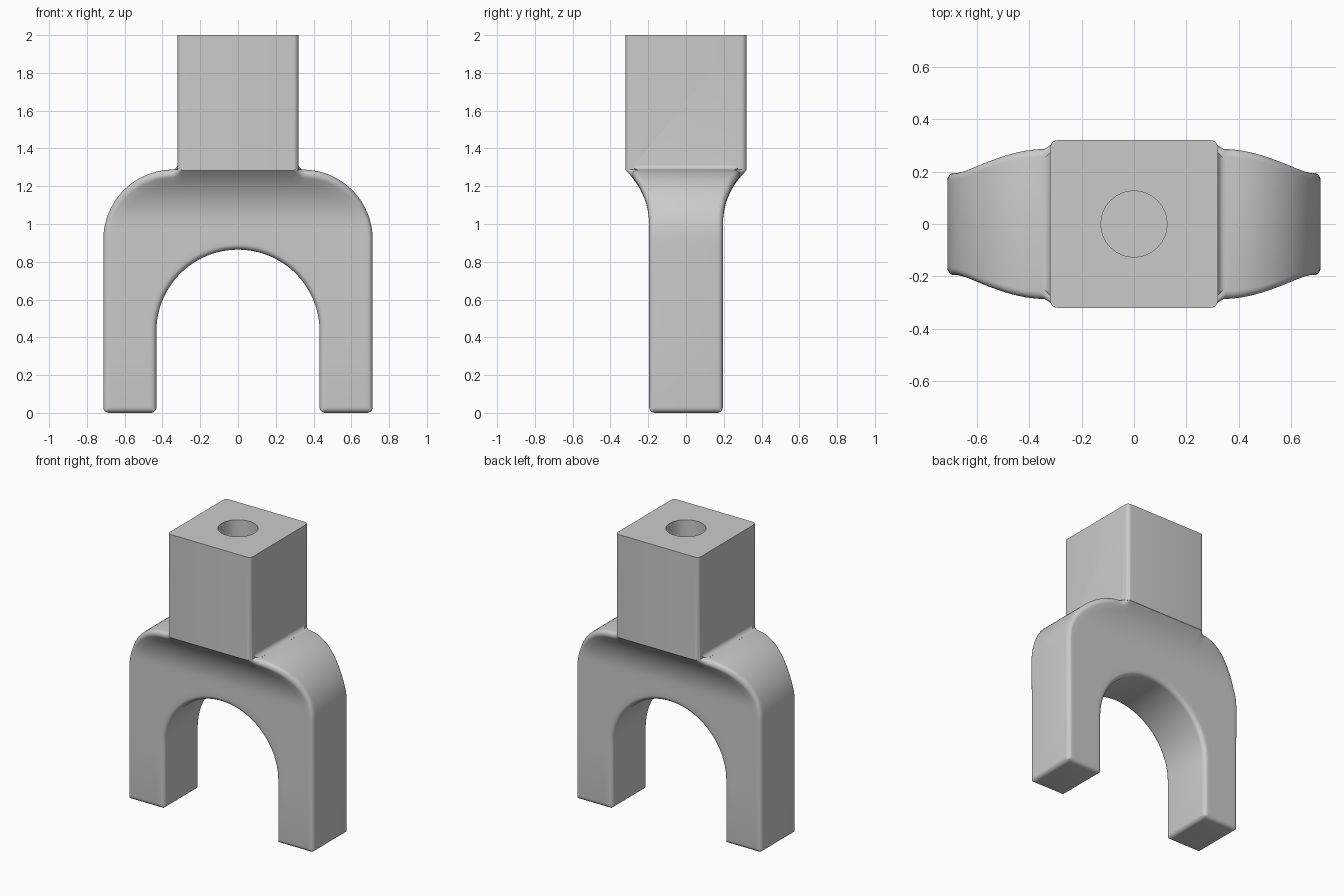
import bpy, bmesh, math

cube = bpy.data.objects.get("Cube")
if cube:
    bpy.data.objects.remove(cube, do_unlink=True)

grey = bpy.data.materials.new("plain grey")
grey.use_nodes = True
grey.diffuse_color = (0.6, 0.6, 0.6, 1)
grey.node_tree.nodes["Principled BSDF"].inputs["Base Color"].default_value = (0.6, 0.6, 0.6, 1)

HALF_W, TOP, REACH = 0.713, 1.288, 0.432
SHOULDER, STEM, EDGE = 0.37, 0.32, 0.03
LEG_D, FLARE_Z, FLARE_R = 0.195, 1.0, 0.385
QUARTER = [k / 6 * math.pi / 2 for k in range(7)]


def depth(z, offset=0):
    """Half thickness of the fork at height z, moved inwards by offset."""
    rise, r = max(0, z - FLARE_Z), FLARE_R + offset
    return LEG_D + FLARE_R - math.sqrt(r * r - rise * rise)


def loft(name, rings):
    """Join equal-length closed rings into a solid with capped ends."""
    bm = bmesh.new()
    rows = [[bm.verts.new(p) for p in ring] for ring in rings]
    for a, b in zip(rows, rows[1:]):
        for i in range(len(a)):
            j = (i + 1) % len(a)
            bm.faces.new((a[i], a[j], b[j], b[i]))
    bm.faces.new(rows[0])
    bm.faces.new(rows[-1])
    bmesh.ops.recalc_face_normals(bm, faces=bm.faces)
    if bm.calc_volume(signed=True) < 0:
        bmesh.ops.reverse_faces(bm, faces=bm.faces)
    mesh = bpy.data.meshes.new(name)
    bm.to_mesh(mesh)
    bm.free()
    mesh.materials.append(grey)
    obj = bpy.data.objects.new(name, mesh)
    bpy.context.collection.objects.link(obj)
    return obj


def outer_point(s):
    """Point on the outside of the right half, s = length above the arch spring line."""
    straight = TOP - SHOULDER - REACH
    bend = SHOULDER * math.pi / 2
    if s < straight:
        return HALF_W, REACH + s
    if s < straight + bend:
        a = (s - straight) / SHOULDER
        return HALF_W - SHOULDER * (1 - math.cos(a)), TOP - SHOULDER * (1 - math.sin(a))
    return HALF_W - SHOULDER - (s - straight - bend), TOP


def fork_ring(inner, outer, shrink=0):
    """Rounded cross-section between an inner and an outer point."""
    length = math.dist(inner, outer)
    climb = (outer[1] - inner[1]) / length

    def height(d):
        return inner[1] + climb * d

    # inner corner, plain quarter round
    side = [(EDGE * (1 - math.cos(a)), depth(height(0)) - EDGE * (1 - math.sin(a)))
            for a in QUARTER]
    # outer corner, rolled along the flare and nearly sharp below the stem
    r = 0.003 + (EDGE - 0.003) * min(1, max(0, (outer[0] - 0.31) / 0.03))
    centre = length - r
    zc = height(centre)
    lean = math.asin(max(0, zc - FLARE_Z) / (FLARE_R + r) * climb)
    corner = []
    for a in QUARTER:
        b = -lean + a * (1 + lean / (math.pi / 2))
        corner.append((centre + r * math.sin(b), depth(zc, r) + r * (math.cos(b) - 1)
                       if zc < FLARE_Z else depth(zc, r) + r * math.cos(b)))
    if zc < FLARE_Z:
        corner = [(d, LEG_D - r + r * math.sqrt(max(0, 1 - ((d - centre) / r) ** 2)))
                  for d, y in corner]
    # face between the corners
    first, last = EDGE, corner[0][0]
    for k in range(1, 12):
        d = first + (last - first) * k / 12
        side.append((d, depth(height(d))))
    side += corner
    ring = []
    for sign, points in ((-1, side), (1, side[::-1])):
        for d, y in points:
            f = min(length - shrink, max(shrink, d)) / length
            ring.append((inner[0] + (outer[0] - inner[0]) * f,
                         sign * min(y, LEG_D - shrink if shrink else y),
                         inner[1] + (outer[1] - inner[1]) * f))
    return ring


# Fork: right foot, leg and half arch, then mirrored over to the left
half = []
for a in QUARTER:
    z = EDGE * (1 - math.cos(a))
    half.append(fork_ring((REACH, z), (HALF_W, z), EDGE * (1 - math.sin(a))))
total = TOP - 2 * SHOULDER - REACH + SHOULDER * math.pi / 2 + HALF_W
STEPS = 56
for k in range(STEPS + 1):
    a = k / STEPS * math.pi / 2
    half.append(fork_ring((REACH * math.cos(a), REACH + REACH * math.sin(a)),
                          outer_point(total * k / STEPS)))
mirrored = [[(-x, y, z) for x, y, z in ring] for ring in half[-2::-1]]
fork = loft("fork_yoke", half + mirrored)


def post_ring(z, hx, hy, r=0.027):
    """Rounded rectangle at height z."""
    ring = []
    for quarter in range(4):
        sx = 1 if quarter in (0, 3) else -1
        sy = 1 if quarter < 2 else -1
        for a in QUARTER:
            b = a + quarter * math.pi / 2
            ring.append((sx * (hx - r) + r * math.cos(b), sy * (hy - r) + r * math.sin(b), z))
    return ring


# Stem: square post with a concave fillet where it meets the shoulders
stem = loft("square_stem", [post_ring(z, STEM, STEM) for z in (TOP - 0.006, 2.0)])
rings = [post_ring(TOP - 0.01, STEM + EDGE, 0.25)]
for a in QUARTER:
    flare = EDGE * (1 - math.sin(a))
    rings.append(post_ring(TOP + EDGE * (1 - math.cos(a)), STEM - 0.001 + flare, 0.29 - flare))
fillet = loft("stem_fillet", rings)

# Blind round socket in the top of the stem
socket = loft("socket_cutter", [[(0.126 * math.cos(i * math.pi / 32),
                                  0.126 * math.sin(i * math.pi / 32), z)
                                 for i in range(64)] for z in (1.5, 2.1)])

bpy.ops.object.select_all(action="DESELECT")
bpy.context.view_layer.objects.active = fork
fork.select_set(True)
for tool, operation in ((stem, "UNION"), (fillet, "UNION"), (socket, "DIFFERENCE")):
    mod = fork.modifiers.new(tool.name, "BOOLEAN")
    mod.object, mod.operation, mod.solver = tool, operation, "EXACT"
    bpy.ops.object.modifier_apply(modifier=mod.name)
    bpy.data.objects.remove(tool, do_unlink=True)

bpy.ops.object.shade_smooth_by_angle(angle=math.radians(35))
